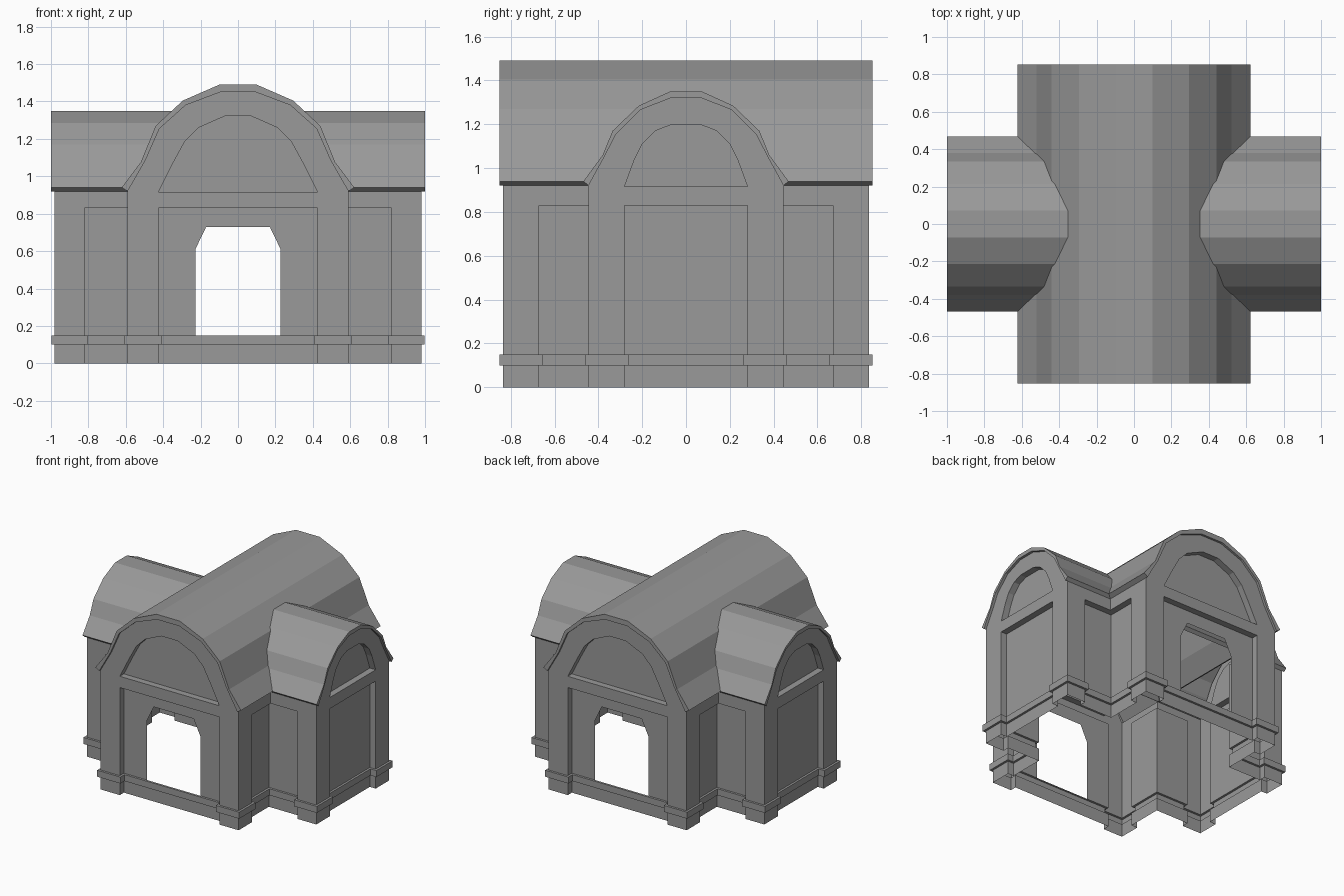
import bpy, bmesh
from mathutils import Vector
from mathutils.geometry import tessellate_polygon

if "Cube" in bpy.data.objects:
    bpy.data.objects.remove(bpy.data.objects["Cube"])

D = 0.05            # depth of the recessed panels
TOP = 0.83          # top of the recessed panels
EAVE = 0.92         # top of the straight walls
P0, P1 = 0.10, 0.15  # plinth moulding heights

stone = bpy.data.materials.new("dark_stone")
stone.diffuse_color = (.32, .32, .32, 1)
stone.use_nodes = True
stone.node_tree.nodes["Principled BSDF"].inputs["Base Color"].default_value = stone.diffuse_color


def make(name, polys):
    """polys: list of face corner lists."""
    bm = bmesh.new()
    for p in polys:
        bm.faces.new([bm.verts.new(c) for c in p])
    bmesh.ops.remove_doubles(bm, verts=bm.verts, dist=1e-4)
    bmesh.ops.recalc_face_normals(bm, faces=bm.faces)
    bmesh.ops.dissolve_limit(bm, angle_limit=0.002, verts=bm.verts, edges=bm.edges)
    me = bpy.data.meshes.new(name)
    bm.to_mesh(me)
    bm.free()
    me.materials.append(stone)
    ob = bpy.data.objects.new(name, me)
    bpy.context.collection.objects.link(ob)
    return ob


def fill(place, *loops):
    """Flat region: first loop outside, the others holes."""
    flat = [p for l in loops for p in l]
    tris = tessellate_polygon([[Vector((a, b, 0)) for a, b in l] for l in loops])
    return [[place(*flat[i]) for i in t] for t in tris]


def strip(a, b, closed=False):
    n = len(a)
    return [[a[i], a[(i + 1) % n], b[(i + 1) % n], b[i]]
            for i in range(n if closed else n - 1)]


def arch(half):
    """Mirror a right-hand profile to run right to left."""
    return half + [(-u, z) for u, z in reversed(half)]


def level(pts, z):
    return [(x, y, z) for x, y in pts]


# Plan outline with recessed bays, one quadrant mirrored to four
q = [(.425, -.835 + D), (.425, -.835), (.59, -.835), (.59, -.67), (.59 - D, -.67),
     (.59 - D, -.445 + D), (.82, -.445 + D), (.82, -.445), (.98, -.445),
     (.98, -.28), (.98 - D, -.28)]
half = q + [(x, -y) for x, y in reversed(q)]
plan = half + [(-x, y) for x, y in reversed(half)]


def offset(pts, d):
    out = []
    for i, p in enumerate(pts):
        a, c = pts[i - 1], pts[(i + 1) % len(pts)]
        e, f = (Vector((t[0] - s[0], t[1] - s[1])).normalized() for s, t in ((a, p), (p, c)))
        out.append((p[0] + d * (e.y + f.y), p[1] - d * (e.x + f.x)))
    return out


# Lower walls below and above the plinth moulding; door bays are built apart
walls = strip(level(plan, 0), level(plan, P0), True)
for i, a in enumerate(plan):
    b = plan[(i + 1) % len(plan)]
    if abs(a[0] + b[0]) > 1e-6 or abs(a[1]) < .6:
        walls += [[(*a, P1), (*b, P1), (*b, TOP), (*a, TOP)]]

# Soffits over the recesses and plain upper walls
for sx in (1, -1):
    walls += [[(sx * x, y, TOP) for x, y in
               ((.98, -.28), (.98, .28), (.98 - D, .28), (.98 - D, -.28))]]
    for sy in (1, -1):
        corner = [(.59, .67), (.59, .445), (.82, .445), (.82, .445 - D),
                  (.59 - D, .445 - D), (.59 - D, .67)]
        walls += fill(lambda u, v: (sx * u, sy * v, TOP), corner)
        up = [(sx * x, sy * y) for x, y in ((.59, .835), (.59, .445), (.98, .445))]
        walls += strip(level(up, TOP), level(up, EAVE))
for sy in (1, -1):
    walls += [[(x, sy * y, TOP) for x, y in
               ((-.425, .835), (.425, .835), (.425, .835 - D), (-.425, .835 - D))]]
make("walls", walls)

# Plinth moulding following the plan, hollow behind
ring = offset(plan, .017)
make("plinth", strip(level(plan, P0), level(ring, P0), True)
     + strip(level(ring, P0), level(ring, P1), True)
     + strip(level(ring, P1), level(plan, P1), True))

# Door bays, the opening standing on the plinth
door_bay = [(-.425, P1), (-.228, P1), (-.228, .61), (-.17, .73), (.17, .73),
            (.228, .61), (.228, P1), (.425, P1), (.425, TOP), (-.425, TOP)]
for s, name in ((-1, "front_door_bay"), (1, "back_door_bay")):
    make(name, fill(lambda u, z: (u, s * (.835 - D), z), door_bay))

# Roof and lunette profiles
main_out = arch([(.622, .94), (.52, 1.075), (.44, 1.27), (.295, 1.405), (.10, 1.49)])
main_in = arch([(.59, .92), (.495, 1.085), (.42, 1.255), (.28, 1.38), (.095, 1.45)])
main_lun = arch([(.425, .917), (.345, 1.075), (.285, 1.185), (.21, 1.26), (.07, 1.322)])
arm_out = arch([(.468, .94), (.38, 1.06), (.335, 1.17), (.215, 1.285), (.072, 1.35)])
arm_in = arch([(.445, .92), (.368, 1.06), (.32, 1.155), (.21, 1.265), (.07, 1.32)])
arm_lun = arch([(.28, .917), (.235, 1.04), (.20, 1.11), (.14, 1.17), (.07, 1.197)])


def along_y(u, d, z):
    return (u, d, z)


def along_x(u, d, z):
    return (d, u, z)


for part, to, outer, inner, lun, wall, end in (
        ("main", along_y, main_out, main_in, main_lun, .835, .852),
        ("cross", along_x, arm_out, arm_in, arm_lun, .98, 1.0)):
    def line(pts, d):
        return [to(u, d, z) for u, z in pts]
    # Barrel roof with rim lips and eave undersides
    roof = strip(line(outer, -end), line(outer, end))
    for k in (0, -1):
        roof += strip(line([outer[k], inner[k]], -end), line([outer[k], inner[k]], end))
    for s in (1, -1):
        roof += strip(line(outer, s * end), line(inner, s * end))
        roof += strip(line(inner, s * end), line(inner, s * wall))
        # Gable wall with sunken lunette
        w = inner[0][0]
        gable = fill(lambda u, z: to(u, s * wall, z), [(-w, TOP), (w, TOP)] + inner, lun)
        gable += strip(line(lun, s * wall), line(lun, s * (wall - D)), True)
        gable += fill(lambda u, z: to(u, s * (wall - D), z), lun)
        make(f"{part}_gable_{'a' if s < 0 else 'b'}", gable)
    make(f"{part}_roof", roof)
